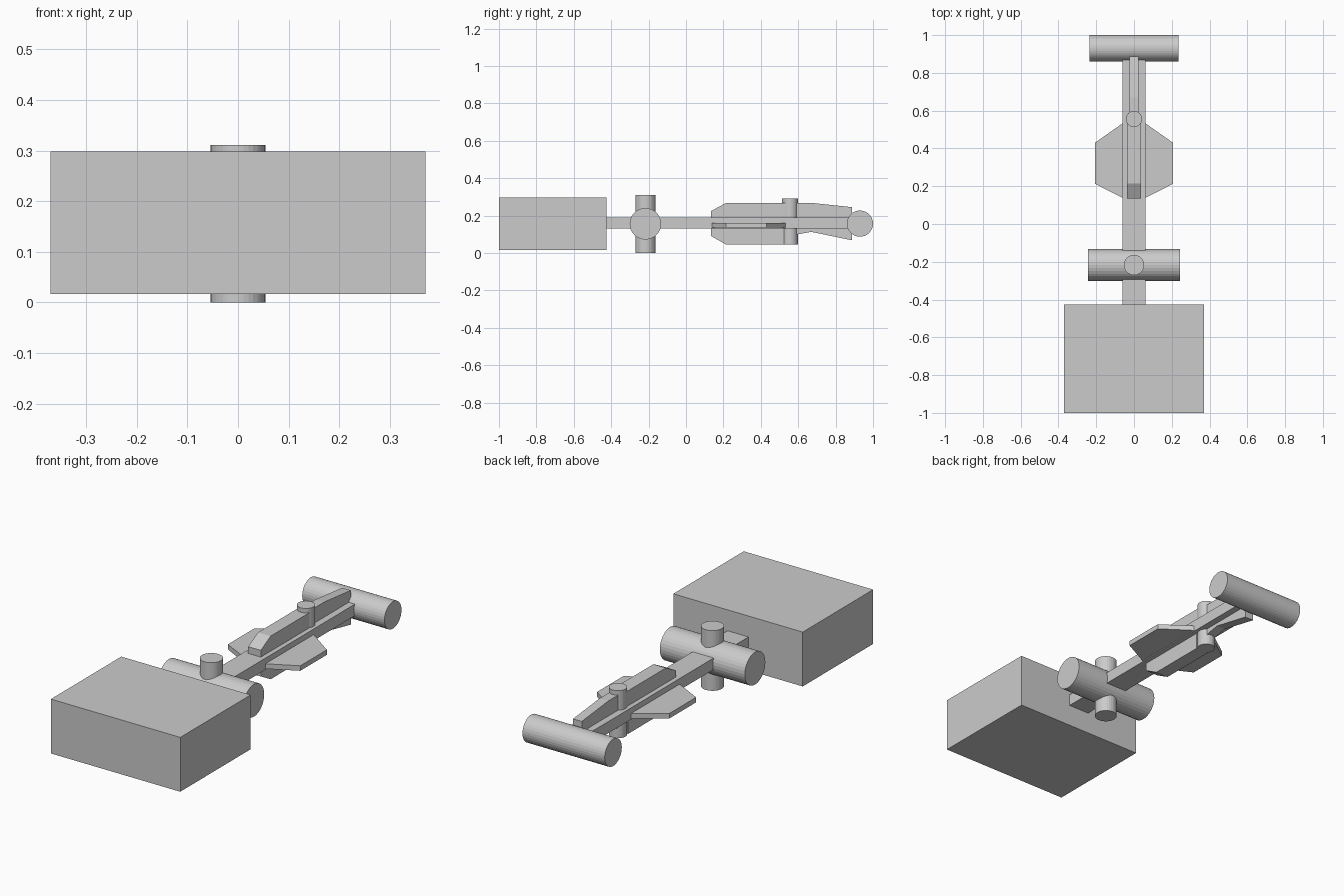
import bpy, bmesh
from math import pi
from mathutils import Vector

if "Cube" in bpy.data.objects:
    bpy.data.objects.remove(bpy.data.objects["Cube"])


def box(name, lo, hi):
    bpy.ops.mesh.primitive_cube_add(size=1)
    ob = bpy.context.object
    ob.name = name
    lo, hi = Vector(lo), Vector(hi)
    ob.location = (lo + hi) / 2
    ob.scale = hi - lo
    return ob


def cylinder(name, y, z, radius, length, sideways=False):
    bpy.ops.mesh.primitive_cylinder_add(
        vertices=32, radius=radius, depth=length, location=(0, y, z),
        rotation=(0, pi / 2 if sideways else 0, 0))
    bpy.context.object.name = name


def prism(name, points, extrude):
    """Flat outline extruded into a solid plate."""
    bm = bmesh.new()
    face = bm.faces.new([bm.verts.new(p) for p in points])
    new = bmesh.ops.extrude_face_region(bm, geom=[face])["geom"]
    verts = [v for v in new if isinstance(v, bmesh.types.BMVert)]
    bmesh.ops.translate(bm, verts=verts, vec=extrude)
    bmesh.ops.recalc_face_normals(bm, faces=bm.faces)
    mesh = bpy.data.meshes.new(name)
    bm.to_mesh(mesh)
    bm.free()
    bpy.context.collection.objects.link(bpy.data.objects.new(name, mesh))


def upright_fin(name, profile, half):
    prism(name, [(-half, y, z) for y, z in profile], (2 * half, 0, 0))


# Front block and long shaft
box("front_block", (-0.37, -1.0, 0.017), (0.37, -0.425, 0.298))
box("shaft", (-0.06, -0.44, 0.13), (0.06, 0.90, 0.19))

# Crossed drums behind the block
cylinder("front_drum", -0.217, 0.156, 0.084, 0.486, sideways=True)
cylinder("front_post", -0.217, 0.1555, 0.054, 0.311)

# Tail drum and post
cylinder("tail_drum", 0.93, 0.157, 0.07, 0.47, sideways=True)
cylinder("tail_post", 0.556, 0.168, 0.043, 0.246)

# Side fins
for side, s in (("left", -1), ("right", 1)):
    outline = [(0.05, 0.133), (0.207, 0.213), (0.207, 0.43), (0.05, 0.54)]
    prism("side_fin_" + side, [(s * x, y, 0.135) for x, y in outline], (0, 0, 0.026))

# Upright fins above and below the shaft
upright_fin("top_fin", [(0.135, 0.18), (0.135, 0.225), (0.215, 0.268),
                        (0.54, 0.268), (0.54, 0.18)], 0.036)
upright_fin("bottom_fin", [(0.135, 0.14), (0.135, 0.09), (0.215, 0.045),
                           (0.525, 0.045), (0.525, 0.14)], 0.036)
upright_fin("top_tail_fin", [(0.56, 0.18), (0.56, 0.268), (0.67, 0.268),
                             (0.887, 0.245), (0.887, 0.18)], 0.025)
upright_fin("bottom_tail_fin", [(0.56, 0.14), (0.56, 0.093), (0.67, 0.113),
                                (0.887, 0.068), (0.887, 0.14)], 0.025)
